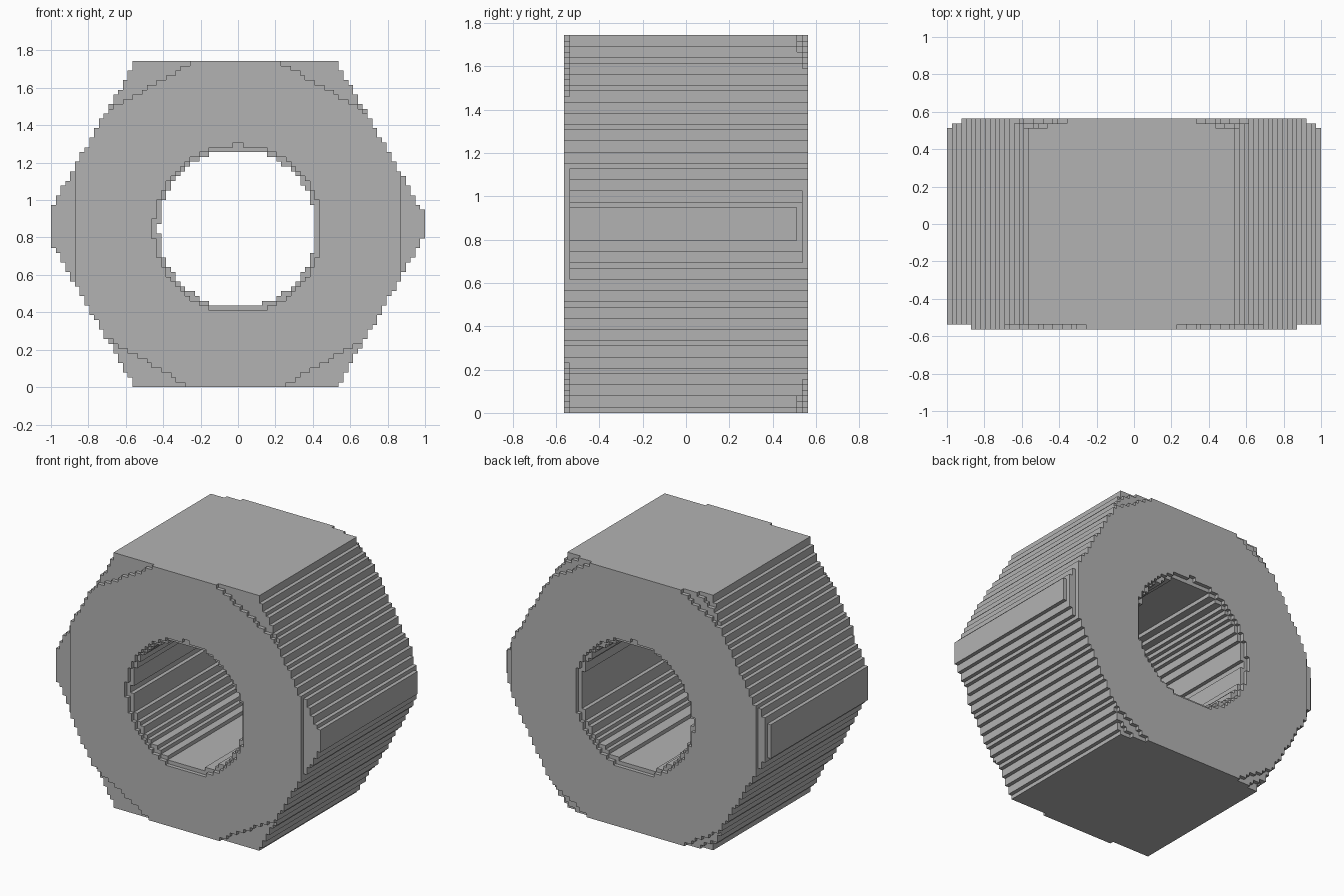
import bpy
import bmesh
import math

cube = bpy.data.objects.get("Cube")
if cube:
    bpy.data.objects.remove(cube, do_unlink=True)

# Block grid: the nut is stepped in small cubes
NX, NZ = 78, 68
S = 2 / NX
Y = [-22 * S, -21 * S, 20 * S, 21 * S, 22 * S]   # thin bevel layers at both ends
CORNER_CUT = [0.872, 2.0, 0.973, 0.923]          # how far each layer's corners reach
BORE = [0.449, 0.422, 0.422, 0.449]              # bore radius of each layer
CX, CZ, HEX_FLAT = -0.011, 0.866, 1.042 * math.cos(math.pi / 6)


def reach(x, z, first_angle):
    """Largest distance along six directions spaced evenly from first_angle."""
    angles = [math.radians(first_angle + 60 * k) for k in range(6)]
    return max(x * math.cos(a) + z * math.sin(a) for a in angles)


def solid(i, j, k):
    if not (0 <= i < NX and 0 <= j < 4 and 0 <= k < NZ):
        return False
    x, z = (i + 0.5) * S - 1, (k + 0.5) * S
    if math.hypot(x + 0.002, z - 0.847) < BORE[j]:
        return False
    dx, dz = x - CX, z - CZ
    return reach(dx, dz, 30) < HEX_FLAT and reach(dx, dz, 0) < CORNER_CUT[j]


filled = {(i, j, k) for i in range(NX) for j in range(4) for k in range(NZ)
          if solid(i, j, k)}

# Skin: one quad wherever a filled block meets an empty one
bm = bmesh.new()
verts = {}


def vert(c):
    if c not in verts:
        verts[c] = bm.verts.new((c[0] * S - 1, Y[c[1]], c[2] * S))
    return verts[c]


for cell in sorted(filled):
    for axis in range(3):
        u, v = (axis + 1) % 3, (axis + 2) % 3
        for side in (0, 1):
            neighbour = list(cell)
            neighbour[axis] += 2 * side - 1
            if tuple(neighbour) in filled:
                continue
            ring = []
            for du, dv in ((0, 0), (1, 0), (1, 1), (0, 1)):
                corner = list(cell)
                corner[axis] += side
                corner[u] += du
                corner[v] += dv
                ring.append(vert(tuple(corner)))
            bm.faces.new(ring if side else ring[::-1])

mesh = bpy.data.meshes.new("hex_nut")
bm.to_mesh(mesh)
bm.free()
nut = bpy.data.objects.new("hex_nut", mesh)
bpy.context.collection.objects.link(nut)

# Plain grey metal
grey = bpy.data.materials.new("grey")
grey.use_nodes = True
grey.diffuse_color = (0.45, 0.45, 0.45, 1)
grey.node_tree.nodes["Principled BSDF"].inputs["Base Color"].default_value = (0.45, 0.45, 0.45, 1)
mesh.materials.append(grey)
